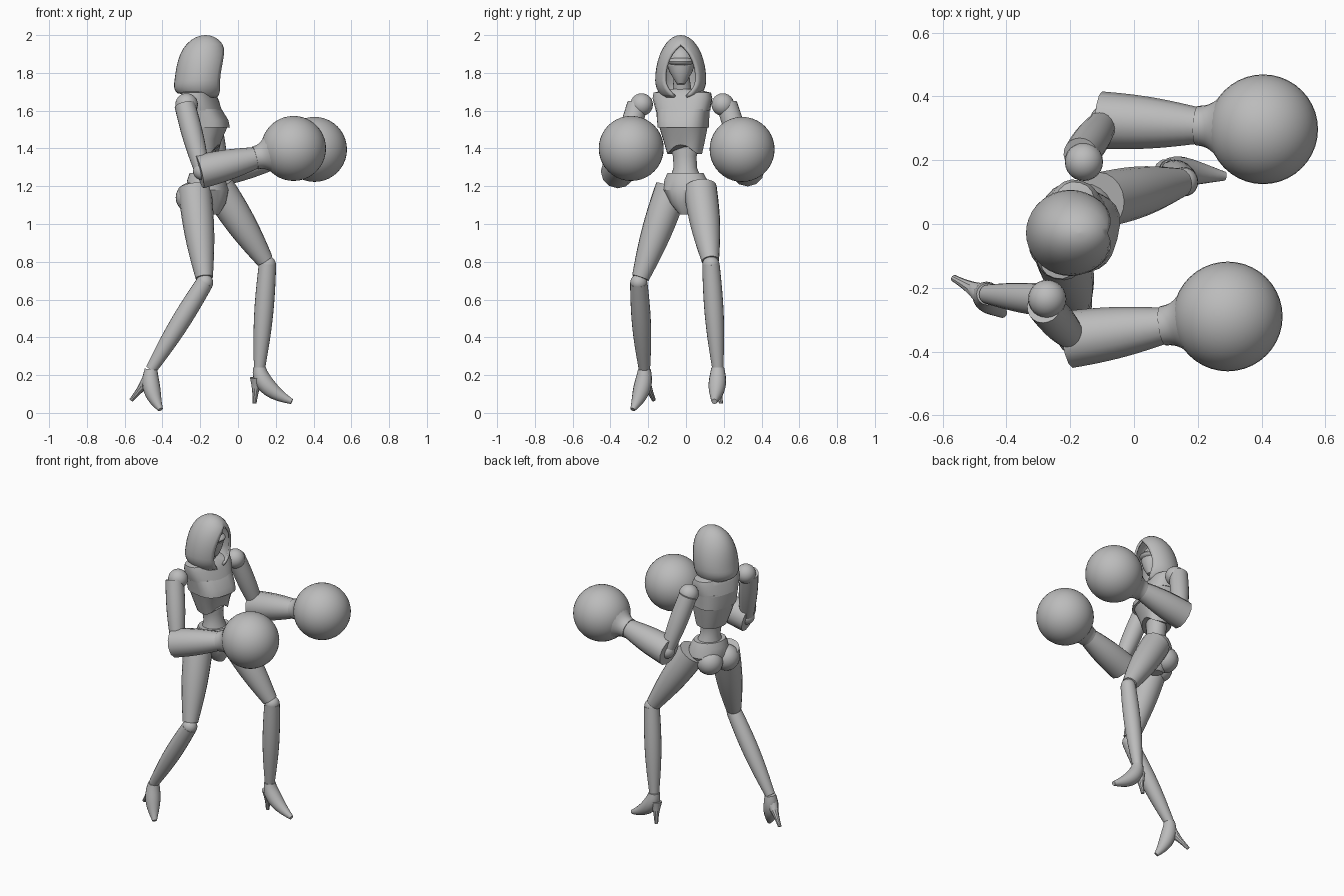
import bpy, bmesh, math
from mathutils import Vector, Matrix

cube = bpy.data.objects.get("Cube")
if cube:
    bpy.data.objects.remove(cube)

grey = bpy.data.materials.new("plain grey")
grey.use_nodes = True
grey.diffuse_color = (0.5, 0.5, 0.5, 1)
grey.node_tree.nodes["Principled BSDF"].inputs["Base Color"].default_value = grey.diffuse_color


def finish(name, bm, angle=35):
    bmesh.ops.recalc_face_normals(bm, faces=bm.faces)
    mesh = bpy.data.meshes.new(name)
    bm.to_mesh(mesh)
    bm.free()
    mesh.materials.append(grey)
    ob = bpy.data.objects.new(name, mesh)
    bpy.context.collection.objects.link(ob)
    bpy.ops.object.select_all(action='DESELECT')
    ob.select_set(True)
    bpy.context.view_layer.objects.active = ob
    bpy.ops.object.shade_smooth_by_angle(angle=math.radians(angle))
    return ob


def skin(bm, rings, closed=True):
    """Join rings of points with quads; closed rings also get end caps."""
    rows = [[bm.verts.new(point) for point in ring] for ring in rings]
    count = len(rows[0])
    for low, high in zip(rows, rows[1:]):
        for i in range(count if closed else count - 1):
            j = (i + 1) % count
            bm.faces.new((low[i], low[j], high[j], high[i]))
    if closed:
        bm.faces.new(rows[0])
        bm.faces.new(rows[-1])


def limb(name, start, end, radius, end_radius, bulge=0, bend=None, sides=20, steps=10):
    """Tapered tube along a straight or bent path, swelling in the middle."""
    start, end = Vector(start), Vector(end)
    middle = Vector(bend) if bend else start.lerp(end, 0.5)
    rings = []
    for step in range(steps + 1):
        t = step / steps
        first, second = start.lerp(middle, t), middle.lerp(end, t)
        centre, tangent = first.lerp(second, t), (second - first).normalized()
        across = tangent.orthogonal() if abs(tangent.y) > 0.9 else tangent.cross((0, 1, 0))
        across.normalize()
        other = tangent.cross(across)
        size = radius + (end_radius - radius) * t + bulge * math.sin(math.pi * t)
        angles = [math.tau * k / sides for k in range(sides)]
        rings.append([centre + size * (across * math.cos(a) + other * math.sin(a))
                      for a in angles])
    bm = bmesh.new()
    skin(bm, rings)
    return finish(name, bm)


def ball(name, centre, radius, scale=(1, 1, 1), segments=24):
    bm = bmesh.new()
    place = Matrix.Translation(centre) @ Matrix.Diagonal((*scale, 1))
    bmesh.ops.create_uvsphere(bm, u_segments=segments, v_segments=segments // 2,
                              radius=radius, matrix=place)
    return finish(name, bm)


PELVIS, COLLAR = Vector((-0.165, 0, 1.2)), Vector((-0.21, -0.02, 1.7))


def trunk(name, yaw, rings, power=0.8, arch=0, sides=24):
    """Level rings of (height, half width, depth) centred on the leaning spine."""
    turn = Matrix.Rotation(math.radians(yaw), 3, 'Z')
    rows = []
    for z, half, depth in rings:
        spine = PELVIS.lerp(COLLAR, (z - PELVIS.z) / (COLLAR.z - PELVIS.z))
        row = []
        for k in range(sides):
            c, s = math.cos(math.tau * k / sides), math.sin(math.tau * k / sides)
            reach = depth if c > 0 else min(depth, 0.11)
            lift = arch * max(0, c) ** 4 if not rows else 0
            offset = Vector((math.copysign(abs(c) ** power, c) * reach,
                             math.copysign(abs(s) ** power, s) * half, lift))
            row.append(spine + turn @ offset)
        rows.append(row)
    bm = bmesh.new()
    skin(bm, rows)
    return finish(name, bm, 28)


# Torso: rib cage, bust, shoulder yoke, waist and neck
trunk("rib_cage", -15, [(1.37, 0.09, 0.08), (1.45, 0.11, 0.1), (1.515, 0.125, 0.135)], arch=0.05)
trunk("bust", -15, [(1.51, 0.13, 0.145), (1.55, 0.133, 0.14), (1.61, 0.14, 0.105)], power=0.7)
trunk("shoulder_yoke", -15, [(1.6, 0.143, 0.11), (1.665, 0.16, 0.09),
                             (1.695, 0.155, 0.075), (1.715, 0.07, 0.05)])
trunk("waist", -22, [(1.24, 0.085, 0.075), (1.3, 0.062, 0.058),
                     (1.36, 0.064, 0.06), (1.45, 0.09, 0.07)], power=1)
limb("neck", COLLAR, (-0.18, -0.025, 1.8), 0.05, 0.04)

# Pelvis with rounded seat
trunk("pelvis", -28, [(1.05, 0.035, 0.055), (1.11, 0.085, 0.095), (1.18, 0.128, 0.11),
                      (1.235, 0.118, 0.095), (1.27, 0.1, 0.08)], power=1)
ball("right_buttock", (-0.25, -0.065, 1.14), 0.08)
ball("left_buttock", (-0.205, 0.045, 1.14), 0.08)

# Head with a visor and a pointed jaw
ball("head", (-0.175, -0.027, 1.85), 0.078, (0.9, 0.9, 1.15))
ball("visor", (-0.165, -0.027, 1.86), 0.08, (1, 0.9, 0.35))
limb("jaw", (-0.15, -0.027, 1.74), (-0.163, -0.027, 1.83), 0.02, 0.066, bulge=0.005)

# Hood: an egg with an oval face opening cut out of each level ring
HOOD_HEIGHT, FACE_HEIGHT, LEVELS, STEPS = 1.76, 1.78, 16, 28


def oval(value, below, above):
    """Relative half width of an oval at a signed distance from its centre."""
    return math.sqrt(max(0, 1 - (value / (above if value > 0 else below)) ** 2))


rows = []
for level in range(LEVELS):
    rise = math.sin(math.radians(-45 + 134 * level / (LEVELS - 1)))
    z = HOOD_HEIGHT + rise * (0.24 if rise > 0 else 0.126)
    depth = 0.136 * math.sqrt(1 - abs(rise) ** 3)
    half = 0.135 * math.sqrt(1 - rise ** 2)
    gap = math.radians(40) * oval(z - FACE_HEIGHT, 0.125, 0.16)
    row = []
    for k in range(STEPS + 1):
        a = gap + (math.tau - 2 * gap) * k / STEPS
        back_lift = max(0, -math.cos(a)) * 0.03 * max(0, -rise)
        row.append((-0.2 + 0.12 * (z - HOOD_HEIGHT) + depth * math.cos(a),
                    -0.028 + half * math.sin(a), z + back_lift))
    rows.append(row)
bm = bmesh.new()
skin(bm, rows, closed=False)
bmesh.ops.remove_doubles(bm, verts=bm.verts, dist=0.001)
bmesh.ops.holes_fill(bm, edges=[e for e in bm.edges if e.is_boundary
                                and min(v.co.z for v in e.verts) > 1.98], sides=0)
hood = finish("hood", bm, 50)
wall = hood.modifiers.new("cloth thickness", 'SOLIDIFY')
wall.thickness = 0.014
wall.offset = -1

# Arms: shoulder, elbow and glove centres for each side
ARMS = {"right": ((-0.272, -0.235, 1.632), (-0.19, -0.36, 1.28), (0.294, -0.29, 1.4)),
        "left": ((-0.157, 0.195, 1.632), (-0.09, 0.325, 1.29), (0.405, 0.297, 1.395))}
for side, joints in ARMS.items():
    shoulder, elbow, fist = map(Vector, joints)
    outward = Vector((-0.01, math.copysign(0.022, shoulder.y), 0))
    ball(side + "_shoulder", shoulder, 0.06)
    limb(side + "_upper_arm", shoulder + outward, elbow, 0.055, 0.04, bulge=0.008)
    ball(side + "_elbow", elbow, 0.048)
    cuff, flare = elbow.lerp(fist, 0.58), elbow.lerp(fist, 0.74)
    limb(side + "_forearm", elbow.lerp(fist, -0.03), cuff, 0.09, 0.058, bulge=0.007, sides=12)
    limb(side + "_wrist_cuff", cuff, flare, 0.062, 0.105, bulge=-0.012)
    ball(side + "_glove", fist, 0.172, segments=40)

# Legs: hip, knee and ankle centres for each side
LEGS = {"right": ((-0.23, -0.075, 1.19), (-0.176, -0.25, 0.69), (-0.46, -0.22, 0.23)),
        "left": ((-0.105, 0.075, 1.19), (0.156, 0.132, 0.785), (0.114, 0.168, 0.24))}
for side, joints in LEGS.items():
    hip, knee, ankle = map(Vector, joints)
    limb(side + "_thigh", hip, knee.lerp(hip, 0.05), 0.088, 0.046, bulge=0.012)
    ball(side + "_knee", knee, 0.045)
    limb(side + "_shin", knee, ankle, 0.046, 0.03, bulge=0.012)


def shoe(side, toe, instep, heel_tip):
    """High-heeled shoe bent from the ankle over the instep to the toe."""
    ankle = Vector(LEGS[side][2])
    limb(side + "_shoe", ankle, toe, 0.034, 0.014, bulge=0.021, bend=instep, sides=16)
    limb(side + "_heel", ankle - Vector((0.015, 0, 0.055)), heel_tip, 0.036, 0.011,
         bulge=-0.005, sides=10)


shoe("left", (0.285, 0.15, 0.06), (0.115, 0.17, 0.13), (0.087, 0.185, 0.05))
shoe("right", (-0.41, -0.282, 0.018), (-0.475, -0.22, 0.12), (-0.565, -0.17, 0.068))
